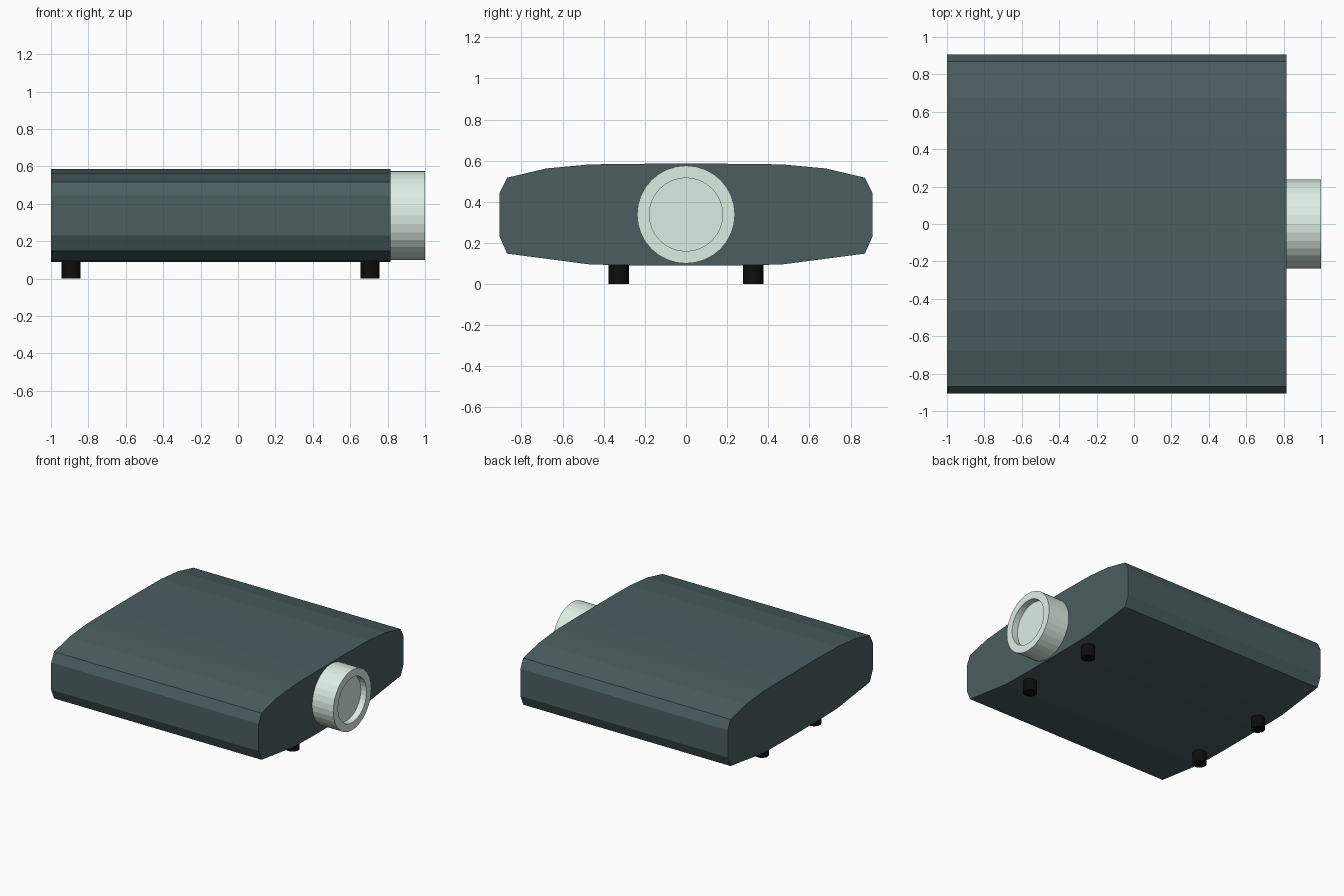
import bpy, bmesh
from math import cos, sin, pi

if "Cube" in bpy.data.objects:
    bpy.data.objects.remove(bpy.data.objects["Cube"])


def material(name, rgb):
    m = bpy.data.materials.new(name)
    m.diffuse_color = (*rgb, 1)
    m.use_nodes = True
    m.node_tree.nodes["Principled BSDF"].inputs["Base Color"].default_value = m.diffuse_color
    return m


def make_object(name, bm, mat):
    bmesh.ops.recalc_face_normals(bm, faces=bm.faces[:])
    me = bpy.data.meshes.new(name)
    bm.to_mesh(me)
    bm.free()
    me.materials.append(mat)
    ob = bpy.data.objects.new(name, me)
    bpy.context.collection.objects.link(ob)
    return ob


def lathe_x(name, profile, y, z, sides, mat):
    """Revolve (x, radius) rings about an axis along x and cap both ends."""
    bm = bmesh.new()
    rings = []
    for x, r in profile:
        angles = [2 * pi * i / sides for i in range(sides)]
        rings.append([bm.verts.new((x, y + r * cos(a), z + r * sin(a))) for a in angles])
    for a, b in zip(rings, rings[1:]):
        for i in range(sides):
            j = (i + 1) % sides
            bm.faces.new((a[i], a[j], b[j], b[i]))
    bm.faces.new(rings[0])
    bm.faces.new(rings[-1])
    return make_object(name, bm, mat)


body_mat = material("slate", (0.07, 0.112, 0.117))
lens_mat = material("pale_green", (0.72, 0.86, 0.77))
foot_mat = material("black", (0.004, 0.004, 0.004))

# Body: half cross-section (y, z) mirrored, then extruded along x
half = [(0.2, 0.09), (0.465, 0.095), (0.87, 0.148), (0.906, 0.23),
        (0.906, 0.445), (0.87, 0.517), (0.68, 0.562), (0.465, 0.582), (0.2, 0.585)]
outline = half + [(-y, z) for y, z in reversed(half)]
bm = bmesh.new()
end = bm.faces.new([bm.verts.new((-1, y, z)) for y, z in outline])
ext = bmesh.ops.extrude_face_region(bm, geom=[end], use_keep_orig=True)
bmesh.ops.translate(bm, vec=(1.815, 0, 0),
                    verts=[g for g in ext["geom"] if isinstance(g, bmesh.types.BMVert)])
make_object("body", bm, body_mat)

# Lens barrel with a shallow recessed front
lathe_x("lens", [(0.78, 0.238), (1, 0.238), (1, 0.178), (0.95, 0.178)], 0, 0.338, 32, lens_mat)

# Four short round feet
for x in (-0.893, 0.706):
    for y in (-0.327, 0.327):
        bpy.ops.mesh.primitive_cylinder_add(vertices=24, radius=0.051, depth=0.11,
                                            location=(x, y, 0.055))
        foot = bpy.context.object
        foot.name = "foot"
        foot.data.materials.append(foot_mat)
